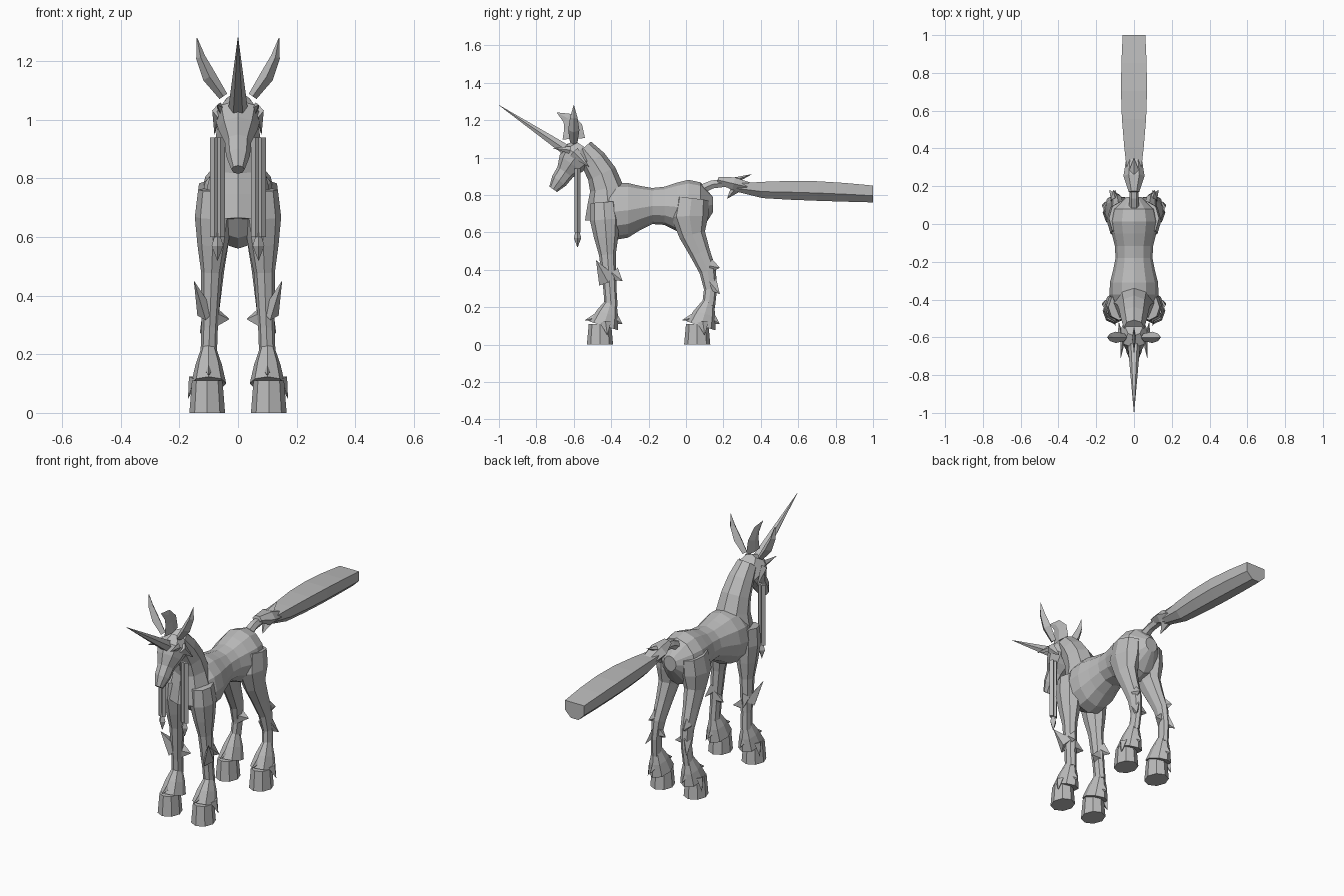
import bpy, bmesh
from math import sin, cos, pi
from mathutils import Vector

cube = bpy.data.objects.get("Cube")
if cube:
    bpy.data.objects.remove(cube, do_unlink=True)

grey = bpy.data.materials.new("stone grey")
grey.use_nodes = True
grey.diffuse_color = (.5, .5, .5, 1)
grey.node_tree.nodes["Principled BSDF"].inputs["Base Color"].default_value = grey.diffuse_color


def skin(name, loops, mirror=False):
    """Join matching loops of points into a closed flat-shaded skin."""
    bm = bmesh.new()
    rows = [[bm.verts.new(point) for point in loop] for loop in loops]
    for near, far in zip(rows, rows[1:]):
        for k in range(len(near)):
            bm.faces.new((near[k - 1], near[k], far[k], far[k - 1]))
    bm.faces.new(rows[0])
    bm.faces.new(rows[-1])
    bmesh.ops.recalc_face_normals(bm, faces=bm.faces)
    mesh = bpy.data.meshes.new(name)
    bm.to_mesh(mesh)
    bm.free()
    mesh.materials.append(grey)
    part = bpy.data.objects.new(name, mesh)
    bpy.context.collection.objects.link(part)
    if mirror:
        part.modifiers.new("Mirror", 'MIRROR')


def ellipse(centre, side, up, sides):
    """Points around an ellipse spanned by two half axes."""
    angles = [2 * pi * k / sides for k in range(sides)]
    return [centre + side * cos(a) + up * sin(a) for a in angles]


def limb(name, start, end, sizes, flat=1, sides=8, bend=(0, 0, 0), waves=1, mirror=True):
    """Tapering tube with evenly spaced half depths; flat scales its width."""
    start, end, bend = Vector(start), Vector(end), Vector(bend)
    last = len(sizes) - 1

    def path(t):
        return start.lerp(end, t) + bend * sin(pi * waves * t)

    loops = []
    for i, size in enumerate(sizes):
        before, after = max(i - 1, 0), min(i + 1, last)
        along = (path(after / last) - path(before / last)).normalized()
        side = Vector((1, 0, 0))
        side = (side - along * along.x).normalized()
        loops.append(ellipse(path(i / last), side * size * flat, along.cross(side) * size, sides))
    skin(name, loops, mirror)


def spike(name, base, tip, size, flat=.6, sides=4, mirror=True):
    limb(name, base, tip, [size, .001], flat, sides, mirror=mirror)


# Torso: full at the chest and rump, drawn in at the waist
def torso_ring(u):
    y = .33 * u - .18
    hump = cos(5 * pi * (y - .04))
    rounding = (1 - abs(u) ** 6) ** .5
    centre = Vector((0, y, .74 + .05 * y - .01 * hump))
    width = (.115 + .018 * hump) * rounding
    height = (.125 + .03 * hump) * rounding
    return ellipse(centre, Vector((width, 0, 0)), Vector((0, 0, height)), 12)


steps = 10
skin("torso", [torso_ring(.98 * (2 * i / steps - 1)) for i in range(steps + 1)])

# Neck and head
limb("neck", (0, -.42, .66), (0, -.55, 1.05), [.12, .11, .09, .08, .07, .055],
     bend=(0, .05, .02), mirror=False)
limb("head", (0, -.55, 1.06), (0, -.71, .83), [.05, .09, .075, .05, .045, .025],
     flat=.9, mirror=False)
spike("horn", (0, -.64, 1.04), (0, -1, 1.28), .033, flat=1, sides=6, mirror=False)
limb("ear", (.05, -.6, 1.08), (.14, -.6, 1.28), [.02, .03, .02, .001],
     flat=.8, sides=4, bend=(.02, 0, 0))
limb("forelock", (0, -.6, 1.1), (0, -.69, 1.24), [.06, .05, .03, .001],
     flat=.2, sides=4, bend=(0, .03, .02), mirror=False)
spike("brow", (.06, -.62, 1.04), (.07, -.71, 1.05), .02)
spike("cheek_tuft", (.07, -.6, 1.03), (.08, -.52, .95), .03)

# Strands hanging beside the throat
for x in (.06, .08):
    limb("strand", (x, -.58, .94), (x, -.58, .6), [.015, .015], sides=4)
limb("strand_tip", (.07, -.58, .62), (.07, -.58, .52), [.005, .02, .001], sides=4)

# Legs, with the hind pair bent at the hock
limb("front_leg", (.08, -.44, .76), (.1, -.4, .2), [.07, .08, .065, .045, .04, .035, .035], flat=.8)
limb("hind_leg", (.07, .03, .78), (.1, .12, .2), [.09, .1, .07, .055, .045, .035, .035],
     flat=.7, bend=(0, -.03, 0), waves=2)

# Feet with their fur points
for end, y in (("front", -.4), ("hind", .12)):
    toe = y - .06
    limb(end + "_fetlock", (.1, y, .23), (.1, y - .04, .1), [.03, .06, .08], flat=.75)
    limb(end + "_hoof", (.105, toe, .11), (.105, toe, 0), [.06, .07], flat=.87)
    spike(end + "_toe_point", (.1, toe, .15), (.1, y - .14, .13), .03)
    spike(end + "_heel_tuft", (.1, y, .15), (.1, y + .06, .11), .04)
    spike(end + "_side_tuft", (.15, y - .03, .12), (.17, y - .02, .05), .03)
    spike(end + "_inner_spur", (.09, y, .33), (.03, y + .02, .32), .05)
spike("knee_spike", (.11, -.42, .34), (.15, -.48, .45), .05)
spike("knee_back_tuft", (.1, -.39, .38), (.12, -.34, .34), .04)
spike("hock_spike", (.1, .13, .33), (.13, .18, .27), .04)
spike("hock_back_spike", (.1, .13, .42), (.11, .18, .41), .04)

# Tail root and flared tuft
limb("tail_root", (0, .06, .82), (0, .3, .85), [.03, .025, .025, .03],
     sides=6, bend=(0, 0, .03), mirror=False)
limb("tail_tuft", (0, .17, .88), (0, .34, .84), [.02, .04, .03], flat=1.4, sides=6, mirror=False)
spike("tail_top_point", (0, .24, .87), (0, .35, .91), .02, flat=2, mirror=False)
spike("tail_low_point", (0, .27, .84), (0, .22, .78), .03, flat=1.3, mirror=False)


# Long tail slab with a flat top and a keeled underside
def tail_ring(t):
    y = .26 + .74 * t
    swell = .02 * sin(pi * t)
    wide = .035 + .025 * t + swell
    top = .86 - .01 * t + swell
    low = .82 - .06 * t ** .3
    edge = low + .4 * (top - low)
    right = [(wide, top), (wide, edge), (.4 * wide, low)]
    left = [(-x, z) for x, z in reversed(right)]
    return [Vector((x, y, z)) for x, z in right + left]


skin("tail", [tail_ring(i / 5) for i in range(6)])
